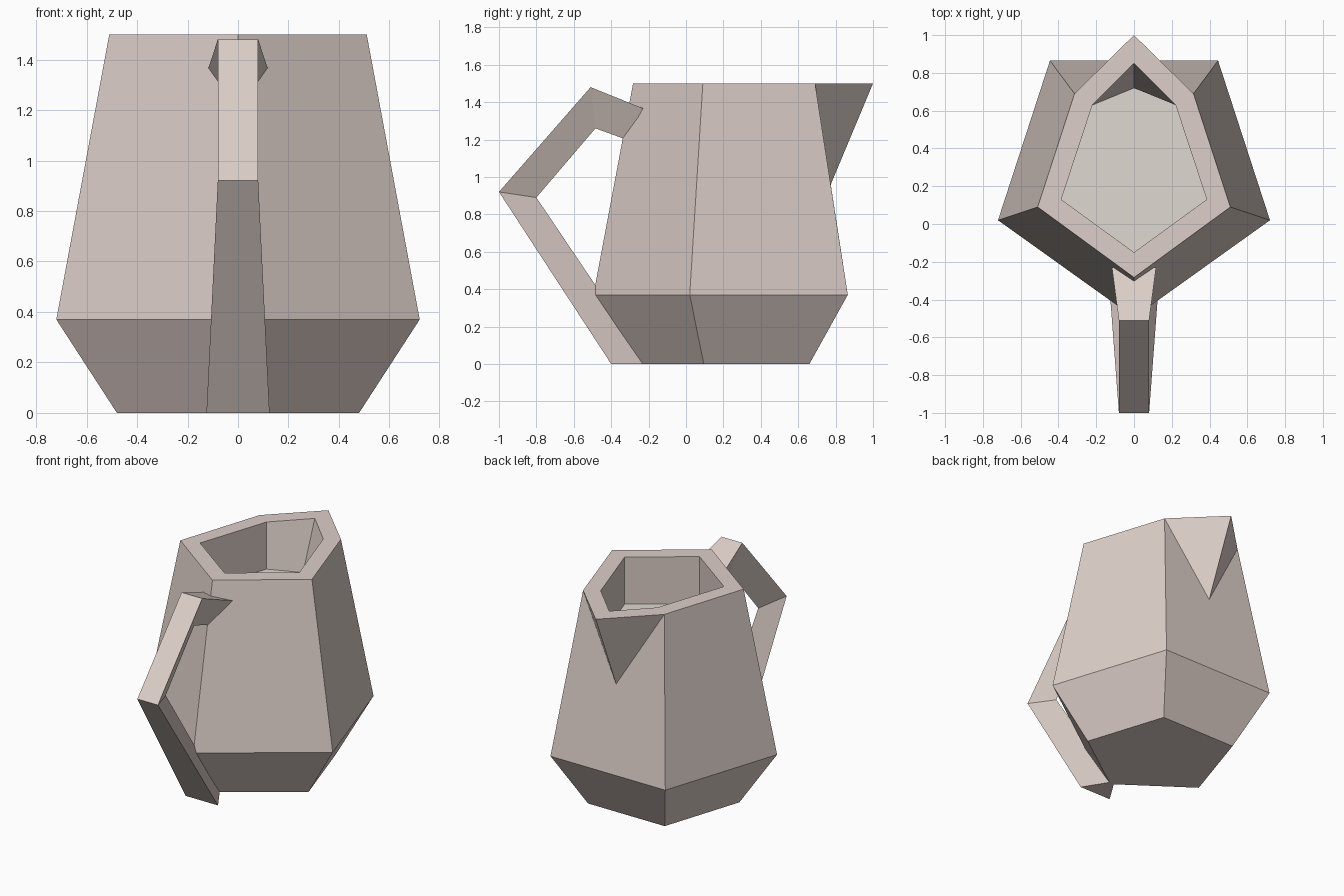
import bpy
import bmesh

if "Cube" in bpy.data.objects:
    bpy.data.objects.remove(bpy.data.objects["Cube"])


def material(name, rgb):
    m = bpy.data.materials.new(name)
    m.diffuse_color = (*rgb, 1)
    m.use_nodes = True
    m.node_tree.nodes["Principled BSDF"].inputs["Base Color"].default_value = m.diffuse_color
    return m


def finish(bm, name, mats):
    bmesh.ops.recalc_face_normals(bm, faces=bm.faces)
    mesh = bpy.data.meshes.new(name)
    bm.to_mesh(mesh)
    bm.free()
    obj = bpy.data.objects.new(name, mesh)
    bpy.context.collection.objects.link(obj)
    for m in mats:
        mesh.materials.append(m)


def ring(bm, z, front, side, back, tip=None):
    """Mirrored ring: front point, right side, right back, (tip), left back, left side."""
    pts = [(0, front), side, back]
    if tip is not None:
        pts.append((0, tip))
    pts += [(-back[0], back[1]), (-side[0], side[1])]
    return [bm.verts.new((x, y, z)) for x, y in pts]


def bridge(bm, a, b, skip=()):
    n = len(a)
    for i in range(n):
        if i not in skip:
            bm.faces.new((a[i], a[(i + 1) % n], b[(i + 1) % n], b[i]))


clay = material("clay", (0.72, 0.62, 0.58))
cream = material("cream", (0.74, 0.69, 0.63))

# Jug body: faceted five-sided wall with pinched spout and shallow opening
bm = bmesh.new()
base = ring(bm, 0, -0.245, (0.48, 0.095), (0.297, 0.66))
belly = ring(bm, 0.37, -0.495, (0.72, 0.02), (0.445, 0.865))
rim = ring(bm, 1.5, -0.283, (0.51, 0.09), (0.315, 0.69), 1.0)
lip = ring(bm, 1.5, -0.15, (0.385, 0.13), (0.22, 0.63), 0.85)
floor = ring(bm, 1.17, -0.15, (0.385, 0.13), (0.22, 0.63), 0.72)
bm.faces.new(base[::-1])
bridge(bm, base, belly)
shoulder = rim[:3] + rim[4:]
bridge(bm, belly, shoulder, skip=(2,))

# Spout: a notch in the back wall folded out to the tip
notch = bm.verts.new((0, 0.774, 0.96))
bm.faces.new((belly[2], belly[3], rim[4], notch, rim[2]))
bm.faces.new((rim[2], notch, rim[3]))
bm.faces.new((rim[3], notch, rim[4]))

# Rim top, inner wall and contents
bridge(bm, rim, lip)
bridge(bm, lip, floor)
bm.faces.new(floor).material_index = 1
finish(bm, "jug_body", (clay, cream))

# Handle: triangular section swept along a bent path (half width, outer y z, inner y z)
bm = bmesh.new()
sections = [(0.117, -0.23, 1.367, -0.32, 1.20),
            (0.08, -0.51, 1.48, -0.484, 1.26),
            (0.08, -1.0, 0.92, -0.80, 0.89),
            (0.125, -0.40, 0.0, -0.20, 0.0)]
tri = [[bm.verts.new(p) for p in ((-w, oy, oz), (w, oy, oz), (0, iy, iz))]
       for w, oy, oz, iy, iz in sections]
for a, b in zip(tri, tri[1:]):
    bridge(bm, a, b)
bm.faces.new(tri[0])
bm.faces.new(tri[-1])
finish(bm, "handle", (clay,))
